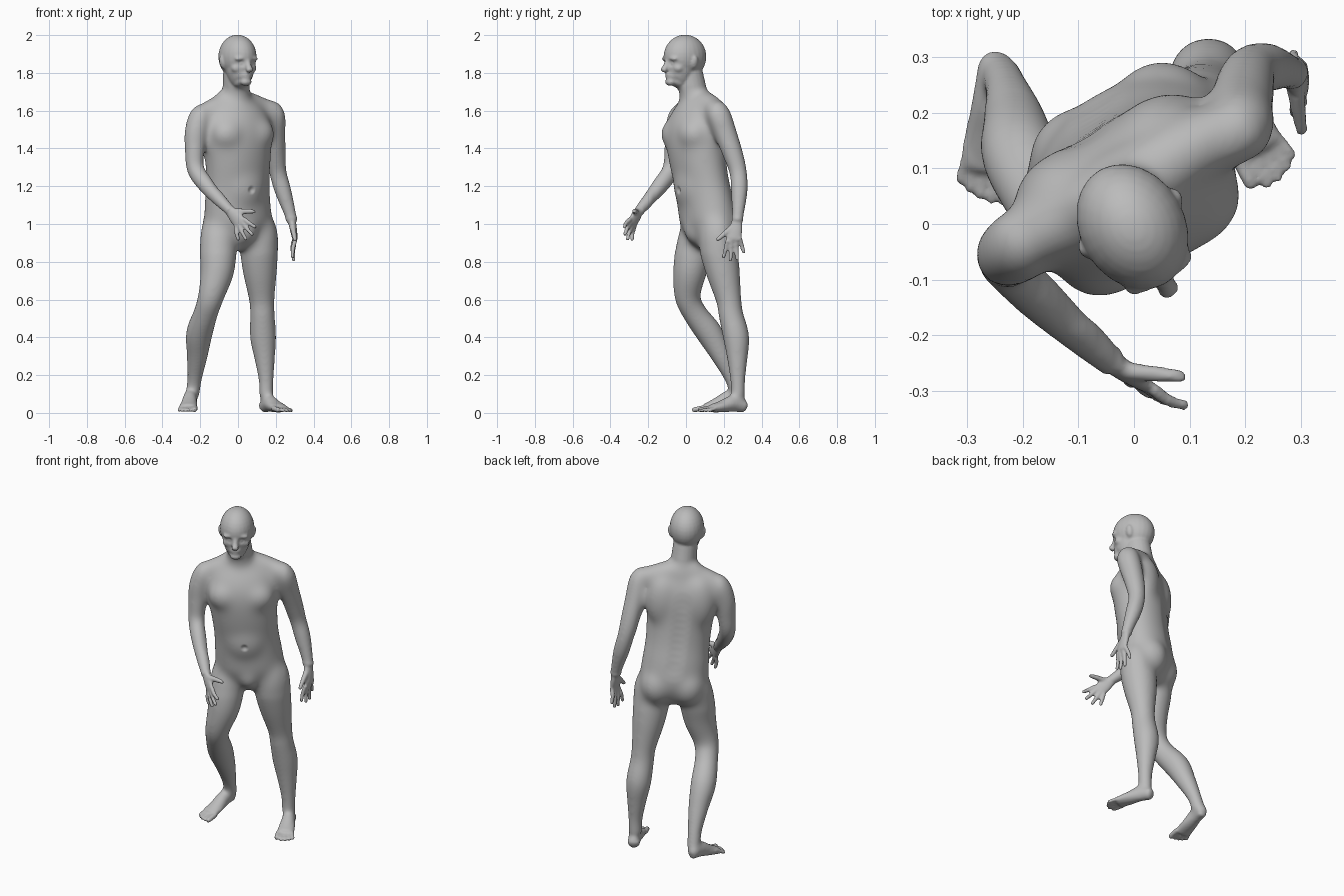
import bpy, bmesh, math
from mathutils import Vector, Matrix

if "Cube" in bpy.data.objects:
    bpy.data.objects.remove(bpy.data.objects["Cube"])

V = Vector
# Torso and head are turned to the figure's left; this frame has u = left, v = back
BODY = Matrix.Translation((0, 0.06, 0)) @ Matrix.Rotation(math.radians(30), 4, "Z")
LEFT = BODY.to_3x3() @ V((1, 0, 0))
BACK = BODY.to_3x3() @ V((0, 1, 0))
bm = bmesh.new()


def body(u, v, z):
    return BODY @ V((u, v, z))


def spline(s, i, t):
    """Catmull-Rom blend of the stations around i."""
    p = [s[max(0, min(len(s) - 1, i + k))] for k in (-1, 0, 1, 2)]
    return [b + t * ((c - a) / 2 + t * (a - 2.5 * b + 2 * c - d / 2
            + t * (1.5 * (b - c) + (d - a) / 2))) for a, b, c, d in zip(*p)]


def tube(stations, side=LEFT, n=20, local=False):
    """Closed rounded limb through stations (x, y, z, half width[, half depth])."""
    s = [(*(body(*q[:3]) if local else q[:3]), q[3], q[-1]) for q in stations]
    fine = [spline(s, i, k / 4) for i in range(len(s) - 1) for k in range(4)] + [list(s[-1])]
    pts = [V(q[:3]) for q in fine]
    tan = [(pts[min(i + 1, len(pts) - 1)] - pts[max(i - 1, 0)]).normalized()
           for i in range(len(pts))]
    rows = [(p, t, q[3], q[4]) for p, t, q in zip(pts, tan, fine)]

    def cap(row, sign):
        p, t, a, b = row
        r = min(a, b) * 0.6
        return [(p + t * sign * r * math.sin(g), t, a * math.cos(g), b * math.cos(g))
                for g in (0.5, 1.0, 1.4)]

    rows = cap(rows[0], -1)[::-1] + rows + cap(rows[-1], 1)
    rings = []
    for p, t, a, b in rows:
        x = (side - t * side.dot(t)).normalized()
        y = t.cross(x)
        rings.append([bm.verts.new(p + x * a * math.cos(h) + y * b * math.sin(h))
                      for h in (math.tau * k / n for k in range(n))])
    for r0, r1 in zip(rings, rings[1:]):
        for k in range(n):
            bm.faces.new((r0[k], r0[(k + 1) % n], r1[(k + 1) % n], r1[k]))
    bm.faces.new(rings[0][::-1])
    bm.faces.new(rings[-1])


def blob(u, v, z, ru, rv, rz, tilt=0):
    m = (BODY @ Matrix.Translation((u, v, z)) @ Matrix.Rotation(tilt, 4, "Y")
         @ Matrix.Diagonal((ru, rv, rz, 1)))
    bmesh.ops.create_uvsphere(bm, u_segments=24, v_segments=16, radius=1, matrix=m)


# Torso
tube([(.03, .05, .92, .13, .10), (.03, .05, 1.0, .185, .135), (.02, .04, 1.1, .188, .137),
      (.01, .02, 1.22, .18, .134), (0, 0, 1.35, .186, .14), (-.01, -.01, 1.48, .198, .14),
      (-.012, -.005, 1.57, .18, .118), (-.015, 0, 1.64, .12, .085)], local=True, n=32)
tube([(-.18, .015, 1.592, .06), (-.1, .012, 1.622, .065), (-.015, .01, 1.645, .075),
      (.09, .014, 1.632, .065), (.18, .012, 1.602, .06)], side=V((0, 0, 1)), local=True)
for s in (-1, 1):
    blob(-.01 + s * .085, -.075, 1.475, .1, .078, .09)      # chest
    blob(-.01 + s * .095, .07, 1.48, .1, .065, .16)         # shoulder blade
    blob(.03 + s * .085, .085, .985, .1, .108, .12)         # buttock
    blob(-.02 + s * .06, .02, 1.665, .07, .05, .045, s * .5)  # neck muscle
blob(.012, -.03, 1.21, .13, .1, .16)
blob(.03, -.04, .97, .06, .052, .075)

# Neck and head
tube([(-.015, .005, 1.62, .085, .085), (-.02, -.015, 1.7, .072, .077),
      (-.03, -.033, 1.8, .068, .074)], local=True)
HU = -.035
blob(HU, -.055, 1.886, .095, .119, .116)
tube([(HU, -.075, 1.88, .084, .098), (HU, -.084, 1.81, .074, .085),
      (HU, -.096, 1.765, .058, .066), (HU, -.103, 1.75, .047, .054)], local=True)
blob(HU, -.145, 1.752, .032, .026, .021)
blob(HU, -.13, 1.79, .042, .038, .04)
tube([(HU, -.158, 1.868, .016), (HU, -.17, 1.838, .016), (HU, -.186, 1.814, .021, .017)],
     local=True, n=12)
blob(HU, -.158, 1.789, .026, .014, .008)
blob(HU, -.156, 1.775, .022, .014, .008)
for s in (-1, 1):
    blob(HU + s * .034, -.147, 1.877, .036, .022, .014, s * .1)
    blob(HU + s * .046, -.12, 1.825, .028, .03, .026)
    blob(HU + s * .091, -.048, 1.855, .012, .02, .034, s * .25)

# Arms
tube([(-.16, -.012, 1.595, .054), (-.195, -.032, 1.565, .065), (-.221, -.05, 1.49, .062),
      (-.228, -.06, 1.4, .055), (-.224, -.078, 1.29, .048), (-.17, -.13, 1.21, .047),
      (-.1, -.195, 1.13, .038), (-.045, -.245, 1.075, .03)])
tube([(.155, .15, 1.61, .058), (.184, .172, 1.575, .066), (.19, .208, 1.48, .062),
      (.2, .252, 1.36, .054), (.212, .277, 1.27, .047), (.237, .282, 1.18, .046),
      (.268, .277, 1.08, .036), (.285, .272, 1.02, .03)])


def hand(wrist, knuckle, across, tips, thumb):
    w, k, a = V(wrist), V(knuckle), V(across).normalized()
    m = w.lerp(k, .5)
    tube([(*w, .027, .021), (*m, .037, .019), (*k, .04, .014)], side=a)
    bend = a.cross(k - w).normalized() * .006
    for i, tip in enumerate(tips):
        base = k + a * (i - 1.5) * .022
        mid = base.lerp(V(tip), .5) + bend
        tube([(*base, .0125), (*mid, .012), (*tip, .010)], side=a, n=10)
    base = w.lerp(k, .3) - a * .02
    tube([(*base, .017), (*base.lerp(V(thumb), .55), .0145), (*thumb, .011)], n=10)


RIGHT_PALM, LEFT_PALM = (.012, -.285, 1.005), (.302, .252, .92)
hand((-.045, -.245, 1.075), RIGHT_PALM, (-.09, .05, -.075),
     [(.094, -.327, .982), (.082, -.325, .938), (.045, -.31, .915), (.003, -.285, .915)],
     (.095, -.275, 1.068))
hand((.285, .272, 1.02), LEFT_PALM, (0, 1, .25),
     [(.29, .198, .822), (.295, .235, .806), (.293, .272, .81), (.287, .307, .848)],
     (.302, .166, .916))

# Legs
tube([(-.08, .09, 1.06, .07), (-.1, .068, .97, .096), (-.105, .045, .88, .1),
      (-.11, .021, .75, .09), (-.142, .008, .62, .07), (-.17, .045, .53, .065),
      (-.205, .125, .42, .071), (-.216, .19, .3, .056), (-.23, .245, .18, .04),
      (-.24, .268, .1, .038)])
tube([(.1, .15, 1.06, .07), (.112, .162, .97, .095), (.111, .17, .88, .102),
      (.116, .195, .75, .091), (.126, .226, .6, .068), (.129, .238, .52, .066),
      (.133, .266, .4, .07), (.142, .272, .28, .054), (.149, .274, .17, .04),
      (.149, .275, .09, .038)])


def foot(heel, ball, tips):
    h, b = V(heel), V(ball)
    up = V((0, 0, 1))
    across = up.cross(b - h).normalized()
    if (V(tips[0]) - V(tips[-1])).dot(across) < 0:
        across.negate()
    tube([(*h, .034, .037), (*(h.lerp(b, .3) + up * .018), .037, .046),
          (*(h.lerp(b, .65) + up * .008), .044, .034), (*b, .049, .022)], side=across)
    for i, tip in enumerate(tips):
        base = b + across * (2 - i) * .0195
        r = .015 if i == 0 else .0105
        tube([(*base, r), (*base.lerp(V(tip), .6), r), (*tip, r * .9)], n=10)


foot((-.248, .293, .076), (-.265, .105, .028),
     [(-.23, .038, .016), (-.256, .041, .013), (-.278, .048, .013), (-.297, .06, .013),
      (-.313, .077, .013)])
foot((.141, .303, .038), (.222, .14, .024),
     [(.212, .07, .016), (.241, .069, .012), (.261, .081, .012), (.276, .1, .012),
      (.286, .122, .012)])

# Fuse all parts into one skin
bmesh.ops.recalc_face_normals(bm, faces=bm.faces[:])
raw = bpy.data.meshes.new("body_parts")
bm.to_mesh(raw)
bm.free()
man = bpy.data.objects.new("standing_figure", raw)
bpy.context.collection.objects.link(man)
fuse = man.modifiers.new("fuse", "REMESH")
fuse.mode, fuse.voxel_size = "VOXEL", .006
skin = bpy.data.meshes.new_from_object(man.evaluated_get(bpy.context.evaluated_depsgraph_get()))
man.modifiers.clear()
man.data = skin
bpy.data.meshes.remove(raw)

# Soften the joins: strongly on the torso, gently on limbs, least on head, hands and feet
bm = bmesh.new()
bm.from_mesh(skin)
to_body = BODY.inverted()


def crisp(c):
    return (c.z > 1.73 or c.z < .05 or (c - V(RIGHT_PALM)).length < .1
            or (c - V(LEFT_PALM)).length < .12)


def on_torso(c):
    q = to_body @ c
    return .85 < c.z < 1.71 and abs(q.x) < .23 and q.y > -.17


def soften(verts, times):
    for _ in range(times):
        bmesh.ops.smooth_vert(bm, verts=verts, factor=.5, use_axis_x=True,
                              use_axis_y=True, use_axis_z=True)


soften([v for v in bm.verts if on_torso(v.co)], 80)
soften([v for v in bm.verts if not crisp(v.co)], 30)
soften(bm.verts[:], 4)

# Press in the eye sockets, navel and spine; raise the eyelids
presses = [(.012, -.125, 1.18, .025, .01)]
presses += [(.02 - .005 * k, .165 - .006 * k, 1.1 + .04 * k, .07, -.004) for k in range(11)]
for s in (-1, 1):
    presses += [(HU + s * .033, -.16, 1.851, .026, .009), (HU + s * .034, -.15, 1.85, .014, -.004)]
for u, v, z, r, depth in presses:
    c = body(u, v, z)
    for vert in bm.verts:
        d = (vert.co - c).length / r
        if d < 1:
            vert.co += BACK * depth * (1 - d * d) ** 2
bm.to_mesh(skin)
bm.free()

# Plain grey skin
grey = bpy.data.materials.new("plain_grey")
grey.use_nodes = True
grey.diffuse_color = (.5, .5, .5, 1)
grey.node_tree.nodes["Principled BSDF"].inputs["Base Color"].default_value = (.5, .5, .5, 1)
skin.materials.clear()
skin.materials.append(grey)
for p in skin.polygons:
    p.use_smooth = True
